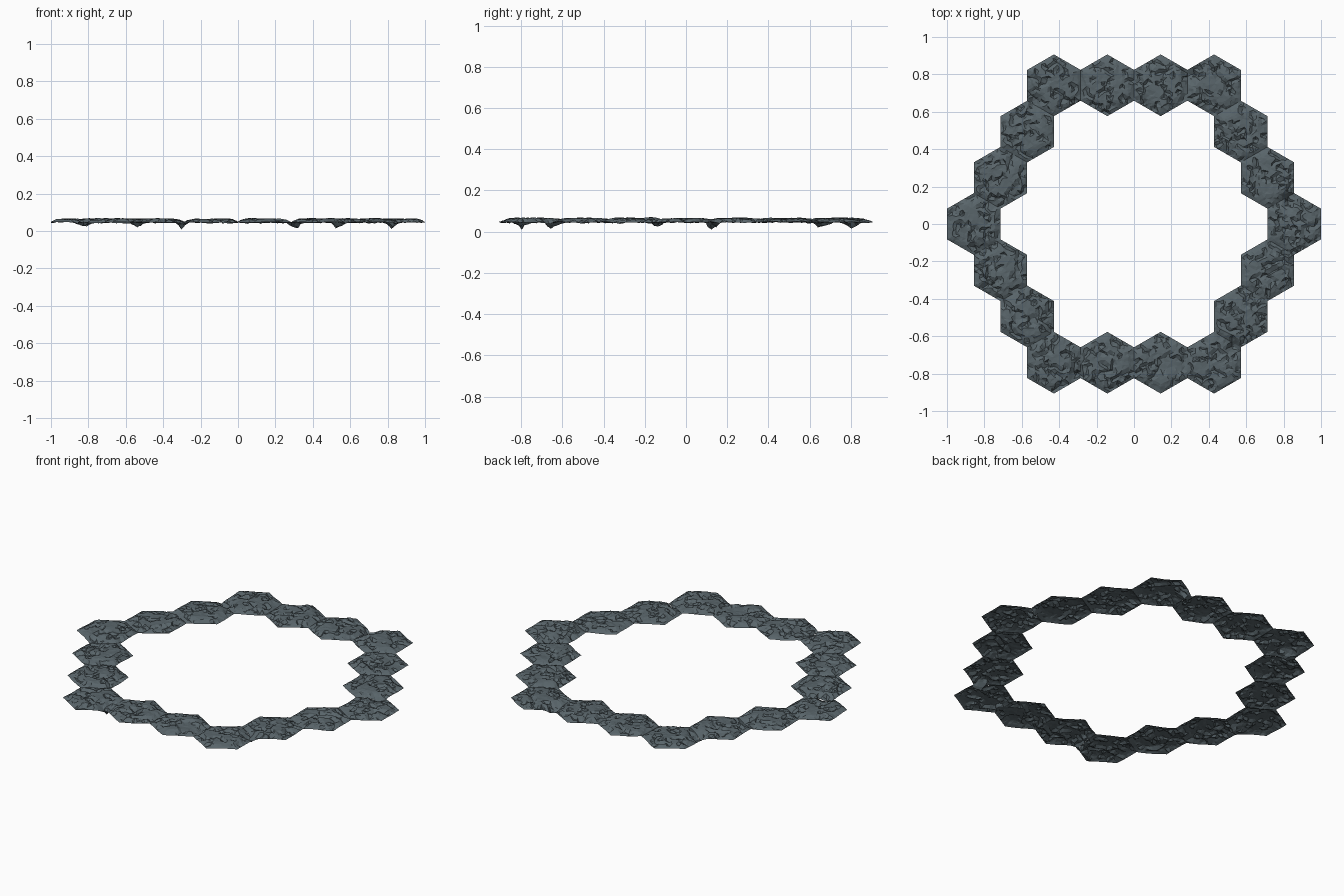
import bpy, bmesh, math, random
from mathutils import Vector, noise

if "Cube" in bpy.data.objects:
    bpy.data.objects.remove(bpy.data.objects["Cube"])

random.seed(4)
R = 0.1648            # hexagon corner radius
W = R * math.sqrt(3)  # hexagon width
N = 9                 # rings of triangles per tile

slate = bpy.data.materials.new("slate")
slate.diffuse_color = (0.10, 0.13, 0.145, 1)
slate.use_nodes = True
slate.node_tree.nodes["Principled BSDF"].inputs["Base Color"].default_value = slate.diffuse_color

# broken low spots around the ring
DIPS = [Vector(p) for p in [(-.83, -.125), (.83, .125), (-.53, .66),
                            (.53, -.66), (.31, .80), (-.31, -.80)]]


def height(x, y, edge):
    """Domed stone surface with facets, cracks and hanging low spots."""
    t = min(1, edge * 2.2)
    z = 0.046 + 0.019 * t * (2 - t)
    z += 0.006 * noise.noise(Vector((x * 9, y * 9, 1)))
    d = noise.voronoi(Vector((x * 13, y * 13, 3)))[0]
    if d[1] - d[0] < 0.06 and edge > 0:
        z -= 0.011
    for c in DIPS:
        q = (Vector((x, y)) - c).length / 0.035
        z -= 0.036 * math.exp(-q * q) * random.uniform(0.6, 1.1)
    return min(0.076, max(0.006, z))


def rock_tile(name, cx, cy):
    bm = bmesh.new()
    grid = {}
    s = R / N
    for i in range(-N, N + 1):
        for j in range(-N, N + 1):
            ring = max(abs(i), abs(j), abs(i + j))
            if ring > N:
                continue
            # triangular lattice with a corner pointing along +y
            x = s * j * math.sqrt(3) / 2
            y = s * (i + j / 2)
            if ring < N:
                x += random.uniform(-.35, .35) * s
                y += random.uniform(-.35, .35) * s
            x, y = x + cx, y + cy
            z = height(x, y, 1 - ring / N)
            if 0 < ring < N:
                z += random.uniform(-.0015, .0015)
            grid[i, j] = bm.verts.new((x, y, z))
    for (i, j), v in grid.items():
        a, b, c = grid.get((i + 1, j)), grid.get((i, j + 1)), grid.get((i + 1, j - 1))
        if a and b:
            bm.faces.new((v, b, a))
        if a and c:
            bm.faces.new((v, a, c))
    bmesh.ops.recalc_face_normals(bm, faces=bm.faces)
    if sum(f.normal.z for f in bm.faces) < 0:
        bmesh.ops.reverse_faces(bm, faces=bm.faces)
    me = bpy.data.meshes.new(name)
    bm.to_mesh(me)
    bm.free()
    me.materials.append(slate)
    ob = bpy.data.objects.new(name, me)
    bpy.context.collection.objects.link(ob)


# hexagonal ring of tiles: rows from front to back
n = 0
for row in range(-3, 4):
    half = 3 - abs(row) / 2
    xs = [-1.5, -.5, .5, 1.5] if abs(row) == 3 else [-half, half]
    for x in xs:
        n += 1
        rock_tile(f"stone_tile_{n:02d}", x * W, row * R * 1.5)
